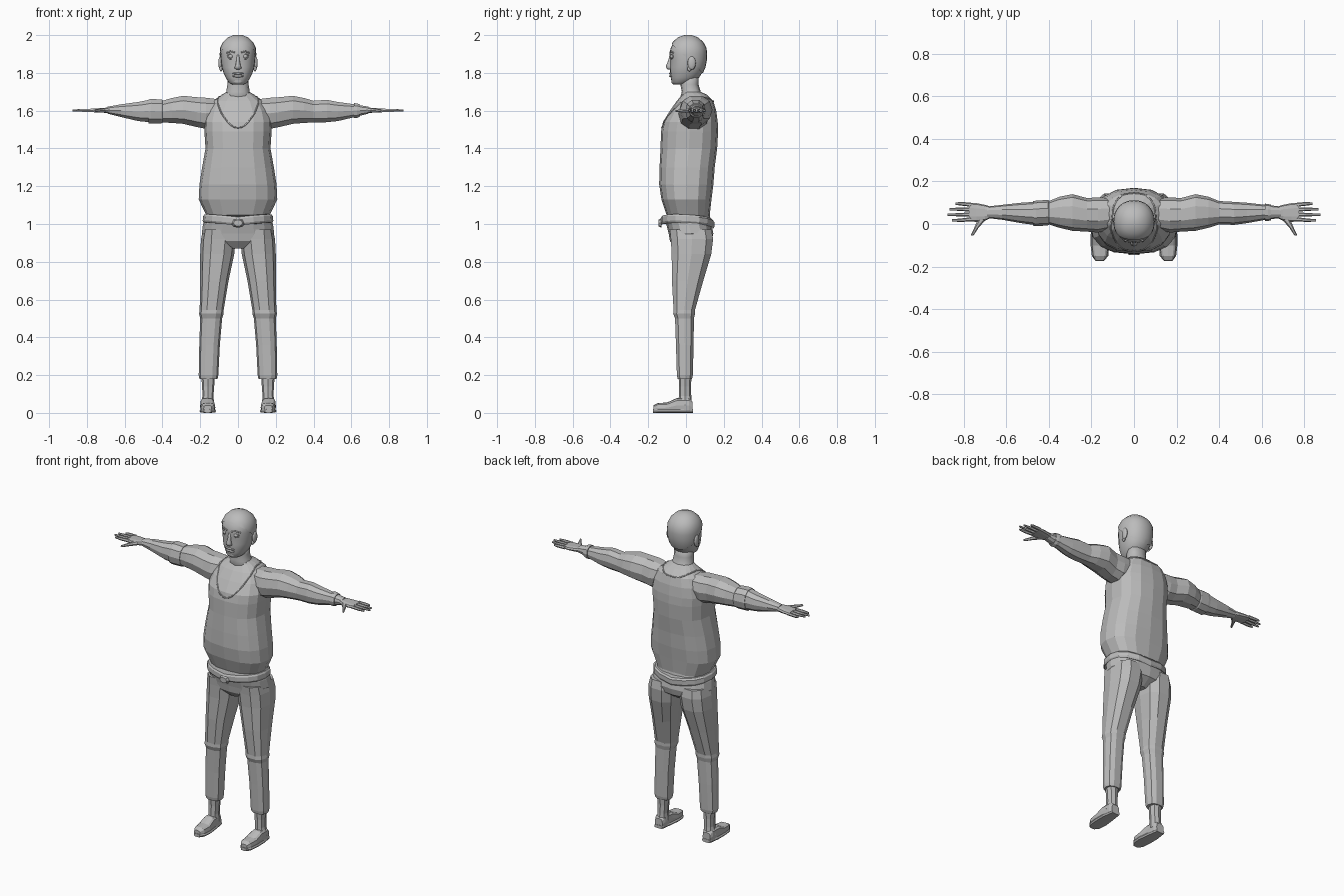
import bpy, bmesh, math
from math import sin, cos, pi
from mathutils import Vector
from mathutils.bvhtree import BVHTree

cube = bpy.data.objects.get("Cube")
if cube:
    bpy.data.objects.remove(cube)

grey = bpy.data.materials.new("plain grey")
grey.use_nodes = True
tone = (0.5, 0.5, 0.5, 1)
grey.diffuse_color = tone
grey.node_tree.nodes["Principled BSDF"].inputs["Base Color"].default_value = tone


def finish(name, bm, smooth=False, mirror=False):
    bmesh.ops.recalc_face_normals(bm, faces=bm.faces)
    mesh = bpy.data.meshes.new(name)
    bm.to_mesh(mesh)
    bm.free()
    mesh.materials.append(grey)
    obj = bpy.data.objects.new(name, mesh)
    bpy.context.collection.objects.link(obj)
    if smooth:
        mesh.shade_smooth()
    if mirror:
        obj.modifiers.new("Mirror", 'MIRROR').use_mirror_merge = False
    return obj


def add_loft(bm, rings, axis='z', sides=12, power=0.85):
    """Skin rings of (position, low a, high a, low b, high b) along an axis."""
    order = {'z': lambda t, a, b: (a, b, t),
             'x': lambda t, a, b: (t, a, b),
             'y': lambda t, a, b: (a, t, b)}[axis]
    soft = lambda v: math.copysign(abs(v) ** power, v)
    loops = []
    for t, a0, a1, b0, b1 in rings:
        loop = []
        for i in range(sides):
            ang = 2 * pi * i / sides
            a = (a0 + a1) / 2 + (a1 - a0) / 2 * soft(round(cos(ang), 6))
            b = (b0 + b1) / 2 + (b1 - b0) / 2 * soft(round(sin(ang), 6))
            loop.append(bm.verts.new(order(t, a, b)))
        loops.append(loop)
    for low, high in zip(loops, loops[1:]):
        for i in range(sides):
            j = (i + 1) % sides
            bm.faces.new((low[i], low[j], high[j], high[i]))
    bm.faces.new(loops[0])
    bm.faces.new(loops[-1])


def loft(name, rings, axis='z', sides=12, power=0.85, **kw):
    bm = bmesh.new()
    add_loft(bm, rings, axis, sides, power)
    return finish(name, bm, **kw)


def wide(rings):
    """Expand (z, half width, front, back) to symmetric rings."""
    return [(z, -w, w, f, b) for z, w, f, b in rings]


def ball(name, centre, size, segments=12, **kw):
    bm = bmesh.new()
    bmesh.ops.create_uvsphere(bm, u_segments=segments, v_segments=8, radius=1)
    bmesh.ops.scale(bm, vec=size, verts=bm.verts)
    bmesh.ops.translate(bm, vec=centre, verts=bm.verts)
    return finish(name, bm, smooth=True, **kw)


def tube(name, points, radius, cyclic=False):
    curve = bpy.data.curves.new(name, 'CURVE')
    curve.dimensions = '3D'
    curve.bevel_depth = radius
    curve.bevel_resolution = 1
    spline = curve.splines.new('POLY')
    spline.points.add(len(points) - 1)
    for p, co in zip(spline.points, points):
        p.co = (*co, 1)
    spline.use_cyclic_u = cyclic
    curve.materials.append(grey)
    obj = bpy.data.objects.new(name, curve)
    bpy.context.collection.objects.link(obj)


# Torso with shirt, and the neck rising from it
torso = loft("shirt_torso", wide([
    (1.04, .165, -.10, .125), (1.13, .208, -.13, .135), (1.21, .204, -.142, .145),
    (1.3, .19, -.14, .152), (1.4, .172, -.135, .165), (1.49, .178, -.132, .17),
    (1.54, .18, -.122, .168), (1.6, .165, -.085, .16), (1.65, .135, -.05, .145),
    (1.685, .085, -.02, .11), (1.7, .06, -.015, .075)]), sides=16, power=.8)
loft("neck", wide([(1.64, .085, -.04, .11), (1.7, .062, -.022, .078),
                   (1.74, .056, -.03, .066), (1.8, .056, -.02, .068)]), smooth=True)

# Neckline hugging the torso
tree = BVHTree.FromPolygons([v.co for v in torso.data.vertices],
                            [p.vertices[:] for p in torso.data.polygons])
line = []
for i in range(36):
    t = 2 * pi * i / 36
    dip = max(0, -sin(t)) ** 1.2
    line.append(tree.find_nearest(Vector((.11 * cos(t), .03 + .16 * sin(t), 1.685 - .175 * dip)))[0])
tube("shirt_neckline", line, .004, True)

# Hips, belt and buckle
loft("trouser_hips", wide([(.87, .05, -.05, .08), (.91, .17, -.085, .135), (.95, .192, -.092, .145),
                           (1.0, .185, -.105, .135), (1.05, .165, -.1, .125)]), sides=16)
belt = loft("belt", wide([(1.0, .182, -.13, .145), (1.01, .187, -.136, .15),
                          (1.035, .185, -.136, .15), (1.045, .178, -.13, .142)]), sides=16)
for v in belt.data.vertices:
    v.co.z += abs(v.co.x) * .12 - .016 - .06 * v.co.y
loft("belt_buckle", [(-.146, -.024, .024, .988, 1.022), (-.13, -.034, .034, .98, 1.03)], 'y', 8)

# Trouser legs with knee folds
loft("trouser_leg", [
    (.18, .108, .204, -.046, .034), (.2, .104, .208, -.05, .038),
    (.36, .096, .205, -.055, .042), (.5, .084, .2, -.06, .044),
    (.525, .076, .206, -.07, .05), (.545, .076, .203, -.068, .05),
    (.7, .05, .2, -.078, .095), (.84, .02, .2, -.08, .138),
    (.92, .012, .196, -.085, .148), (.97, .03, .185, -.09, .14)],
    sides=10, power=.8, mirror=True)

# Ankles and shoes
loft("ankle", [(.04, .126, .2, -.04, .032), (.09, .13, .188, -.038, .028),
               (.14, .126, .19, -.036, .026), (.2, .122, .195, -.04, .03)], sides=8, mirror=True)
loft("shoe", [(-.172, .14, .182, .004, .04), (-.15, .125, .194, 0, .052),
              (-.1, .12, .2, 0, .055), (-.05, .126, .2, 0, .078),
              (.015, .13, .198, 0, .078), (.034, .138, .19, 0, .06)],
     'y', 12, .6, mirror=True)
loft("shoe_sole", [(-.175, .142, .18, 0, .02), (-.15, .121, .198, 0, .02),
                   (-.1, .116, .204, 0, .02), (-.03, .125, .203, 0, .02),
                   (.037, .136, .192, 0, .02)], 'y', 8, .4, mirror=True)

# Arms with forearm bands
loft("arm", [
    (.08, -.02, .12, 1.54, 1.66), (.17, -.04, .125, 1.5, 1.672),
    (.22, -.036, .122, 1.51, 1.675), (.29, -.032, .14, 1.527, 1.682),
    (.35, -.018, .128, 1.532, 1.67), (.4, -.002, .108, 1.535, 1.655),
    (.47, -.004, .104, 1.536, 1.66), (.53, .004, .1, 1.543, 1.648),
    (.62, .02, .09, 1.565, 1.635), (.69, .028, .082, 1.583, 1.622)],
    'x', 10, .9, mirror=True)
loft("right_elbow_band", [(-.475, -.008, .107, 1.53, 1.662), (-.46, -.01, .11, 1.53, 1.665),
                          (-.405, -.007, .113, 1.53, 1.662), (-.4, -.004, .11, 1.533, 1.658)], 'x', 10, .9)
loft("left_cuff", [(.615, .014, .096, 1.56, 1.642), (.63, .014, .094, 1.56, 1.64),
                   (.645, .018, .09, 1.567, 1.635)], 'x', 10, .9)

# Hands: flat palm, four fingers and a thumb
loft("palm", [(.67, .03, .08, 1.585, 1.62), (.7, .016, .09, 1.588, 1.616),
              (.74, .01, .098, 1.59, 1.613), (.775, .012, .1, 1.592, 1.611)],
     'x', 10, .7, mirror=True)
for k, (name, tip) in enumerate([("index", .855), ("middle", .877), ("ring", .868), ("little", .838)]):
    y = .022 + k * .023
    spread = (k - 1.5) * .003
    loft(name + "_finger", [(.765, y - .01, y + .01, 1.592, 1.612),
                            (.82, y + spread - .008, y + spread + .008, 1.593, 1.61),
                            (tip, y + spread - .005, y + spread + .005, 1.596, 1.607)],
         'x', 6, 1, mirror=True)
loft("thumb", [(-.055, .755, .768, 1.592, 1.604), (-.02, .732, .752, 1.59, 1.609),
               (.012, .704, .738, 1.589, 1.612), (.035, .685, .725, 1.59, 1.612)],
     'y', 6, 1, mirror=True)

# Head
skull = wide([
    (1.738, .03, -.066, -.01), (1.75, .05, -.076, .03), (1.775, .065, -.08, .07),
    (1.8, .077, -.084, .085), (1.83, .086, -.084, .098), (1.865, .09, -.083, .105),
    (1.9, .092, -.087, .107), (1.93, .09, -.082, .104), (1.96, .076, -.066, .088),
    (1.983, .052, -.042, .062), (1.994, .025, -.012, .034), (1.996, .008, .005, .018)])
loft("head", skull, sides=24, power=.92, smooth=True)

# Hair cap: enlarged skull trimmed along a sloping hairline
bm = bmesh.new()
add_loft(bm, skull, sides=24, power=.92)
bmesh.ops.recalc_face_normals(bm, faces=bm.faces)
bm.normal_update()
for v, n in [(v, v.normal.copy()) for v in bm.verts]:
    v.co += n * .005
bmesh.ops.bisect_plane(bm, geom=bm.verts[:] + bm.edges[:] + bm.faces[:],
                       plane_co=(0, -.07, 1.948), plane_no=(0, .68, .72), clear_inner=True)
finish("hair", bm, smooth=True)

# Face: eyes, lids, nose, lips and ears
ball("eye", (.038, -.074, 1.887), (.013, .012, .011), mirror=True)
for side in (-1, 1):
    ring = [(side * .038 + .018 * cos(a), -.078 + .009 * abs(cos(a)), 1.887 + .013 * sin(a))
            for a in (2 * pi * i / 14 for i in range(14))]
    tube("eyelid_left" if side > 0 else "eyelid_right", ring, .003, True)
    brow = [(side * x, y, z) for x, y, z in ((.014, -.085, 1.908), (.04, -.079, 1.914), (.062, -.062, 1.905))]
    tube("eyebrow_left" if side > 0 else "eyebrow_right", brow, .004)
loft("nose", wide([(1.818, .01, -.096, -.07), (1.826, .019, -.104, -.07), (1.838, .014, -.106, -.07),
                   (1.865, .009, -.094, -.07), (1.9, .007, -.086, -.07)]), sides=8, smooth=True)
for name, z, deep in (("upper_lip", 1.797, .012), ("lower_lip", 1.783, .011)):
    ball(name, (0, -.078, z), (.03, deep, .007))
ball("chin", (0, -.066, 1.757), (.028, .012, .017))
ball("ear", (.094, .03, 1.852), (.01, .022, .036), mirror=True)
ball("ear_lobe", (.09, .018, 1.822), (.008, .011, .014), mirror=True)
